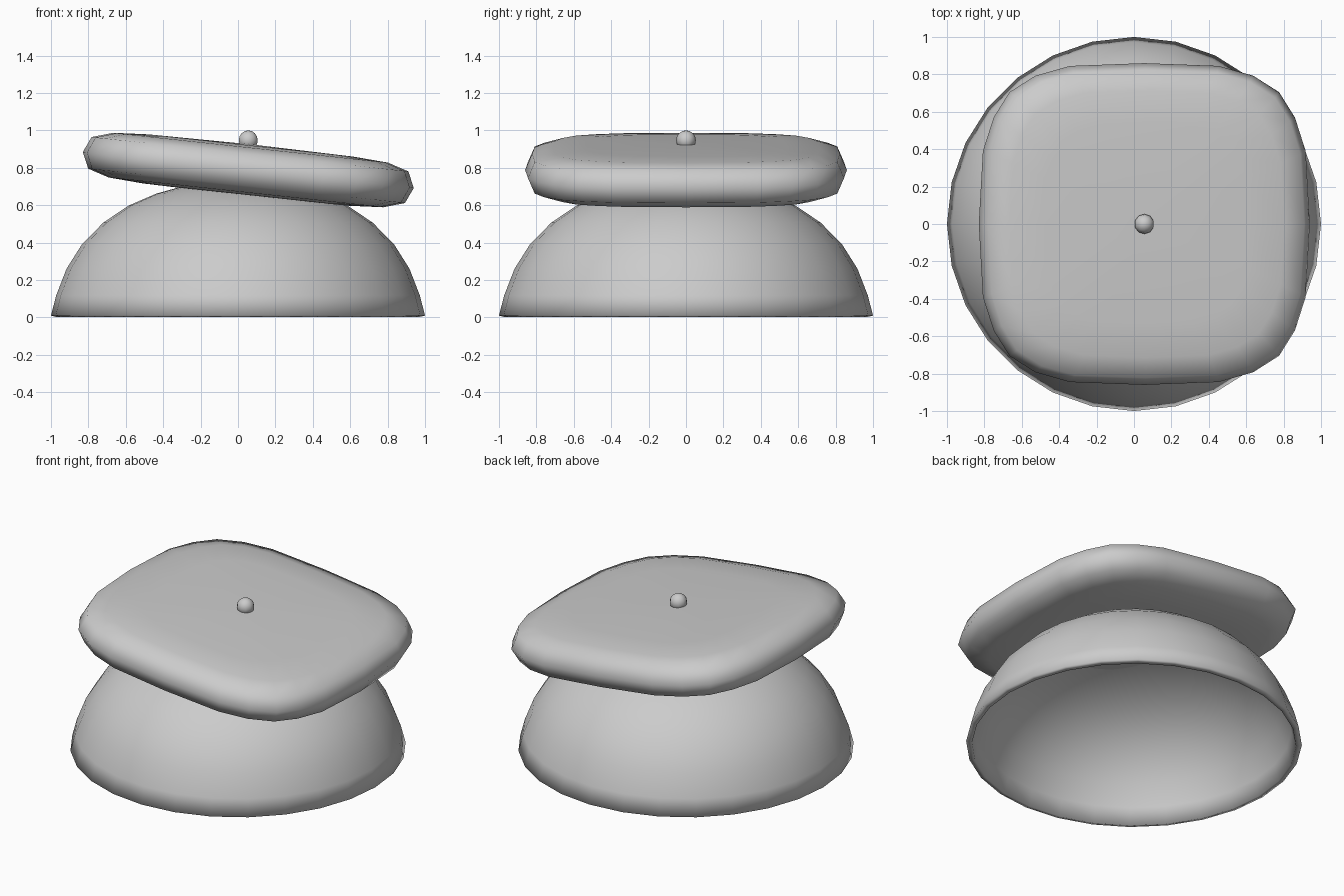
import bpy
from math import sin, cos, pi, radians

if "Cube" in bpy.data.objects:
    bpy.data.objects.remove(bpy.data.objects["Cube"])


def loft(name, rings, bottom=None, top=None):
    """Skin a stack of equal rings from bottom to top, with optional pole points."""
    n = len(rings[0])
    verts = [p for ring in rings for p in ring]
    faces = []
    for k in range(len(rings) - 1):
        for i in range(n):
            j = (i + 1) % n
            faces.append((k * n + i, k * n + j, (k + 1) * n + j, (k + 1) * n + i))
    if top:
        verts.append(top)
        o = (len(rings) - 1) * n
        faces += [(o + i, o + (i + 1) % n, len(verts) - 1) for i in range(n)]
    if bottom:
        verts.append(bottom)
        faces += [((i + 1) % n, i, len(verts) - 1) for i in range(n)]
    me = bpy.data.meshes.new(name)
    me.from_pydata(verts, [], faces)
    me.shade_smooth()
    ob = bpy.data.objects.new(name, me)
    bpy.context.collection.objects.link(ob)
    return ob


# Hollow dome: 28-sided shell, open underneath
profile = [(1, .01), (.972, .118), (.917, .26), (.835, .39), (.72, .507),
           (.585, .598), (.437, .662), (.3, .70), (.15, .725)]
rings = [[(r * cos(2 * pi * i / 28), r * sin(2 * pi * i / 28), z) for i in range(28)]
         for r, z in profile]
dome = loft("dome_shell", rings, top=(0, 0, .735))
shell = dome.modifiers.new("thickness", 'SOLIDIFY')
shell.thickness = .036
shell.offset = -1
bpy.context.view_layer.objects.active = dome
dome.select_set(True)
bpy.ops.object.shade_smooth_by_angle(angle=radians(35))

# Tilted cushion-like slab: rounded-square outline mirrored into four quarters
q = [(.89, 0), (.868, .39), (.81, .57), (.725, .705), (.585, .793), (.40, .845), (0, .86)]
half = q + [(-x, y) for x, y in q[-2::-1]]
outline = half + [(-x, -y) for x, y in half[1:-1]]
levels = [(.62, .132), (.83, .12), (.957, .085)]
stack = [(s, -z) for s, z in levels] + [(1, 0)] + levels[::-1]
slab = loft("tilted_slab", [[(x * s, y * s, z) for x, y in outline] for s, z in stack],
            bottom=(0, 0, -.138), top=(0, 0, .138))
slab.location = (.055, 0, .788)
slab.rotation_euler = (0, radians(6.2), 0)

# Small button on top of the slab
bpy.ops.mesh.primitive_uv_sphere_add(segments=10, ring_count=8, radius=.053,
                                     location=(.055, 0, .947))
button = bpy.context.object
button.name = "top_button"
button.data.shade_smooth()
